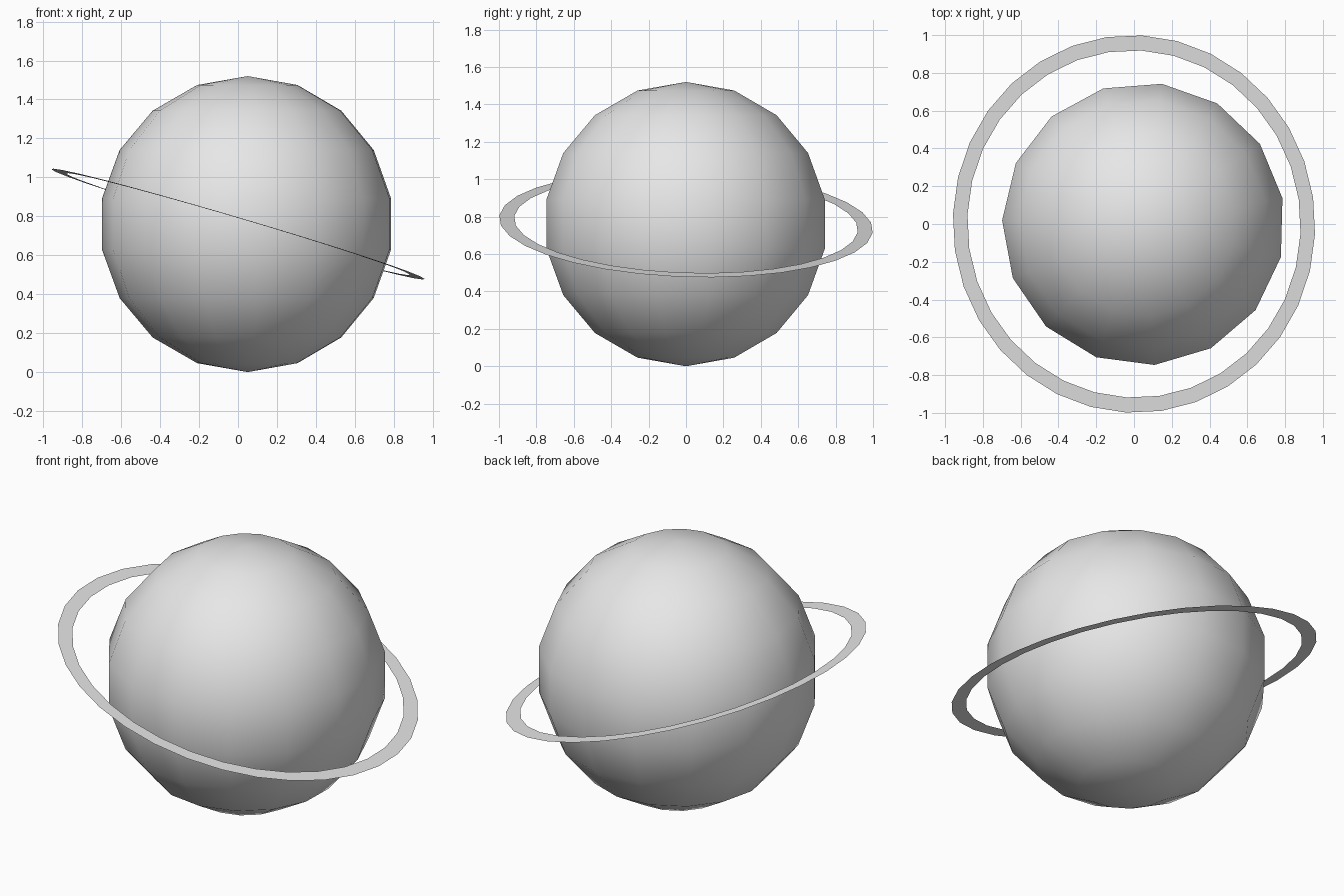
import bpy
import bmesh
from math import radians, cos, sin, tau
from mathutils import Vector

cube = bpy.data.objects.get("Cube")
if cube:
    bpy.data.objects.remove(cube, do_unlink=True)

# One plain grey for the whole model
grey = bpy.data.materials.new("light grey")
grey.use_nodes = True
colour = (0.8, 0.8, 0.8, 1)
grey.diffuse_color = colour
for node in grey.node_tree.nodes:
    if node.type == "BSDF_PRINCIPLED":
        node.inputs["Base Color"].default_value = colour

CENTRE_Z = 0.76


def add_object(name, bm):
    mesh = bpy.data.meshes.new(name)
    bm.to_mesh(mesh)
    bm.free()
    mesh.materials.append(grey)
    obj = bpy.data.objects.new(name, mesh)
    bpy.context.collection.objects.link(obj)
    return obj


# Planet: smooth-shaded, low-poly globe, slightly off the ring's centre
bm = bmesh.new()
bmesh.ops.create_uvsphere(bm, u_segments=15, v_segments=9, radius=0.76)
for face in bm.faces:
    face.smooth = True
planet = add_object("planet", bm)
planet.location = (0.05, 0, CENTRE_Z)
planet.rotation_euler.z = radians(16.5)

# Ring: flat, paper-thin band, tipped down towards +x
SEGMENTS = 32
bm = bmesh.new()
loops = []
for radius in (0.92, 1.0):
    angles = [radians(8.4) + tau * i / SEGMENTS for i in range(SEGMENTS)]
    loops.append([bm.verts.new((radius * cos(a), radius * sin(a), 0)) for a in angles])
inner, outer = loops
for i in range(SEGMENTS):
    j = (i + 1) % SEGMENTS
    bm.faces.new((inner[i], outer[i], outer[j], inner[j]))
ring = add_object("ring", bm)
ring.location.z = CENTRE_Z
ring.rotation_mode = "QUATERNION"
ring.rotation_quaternion = Vector((0, 0, 1)).rotation_difference(Vector((0.295, 0.035, 1)))
